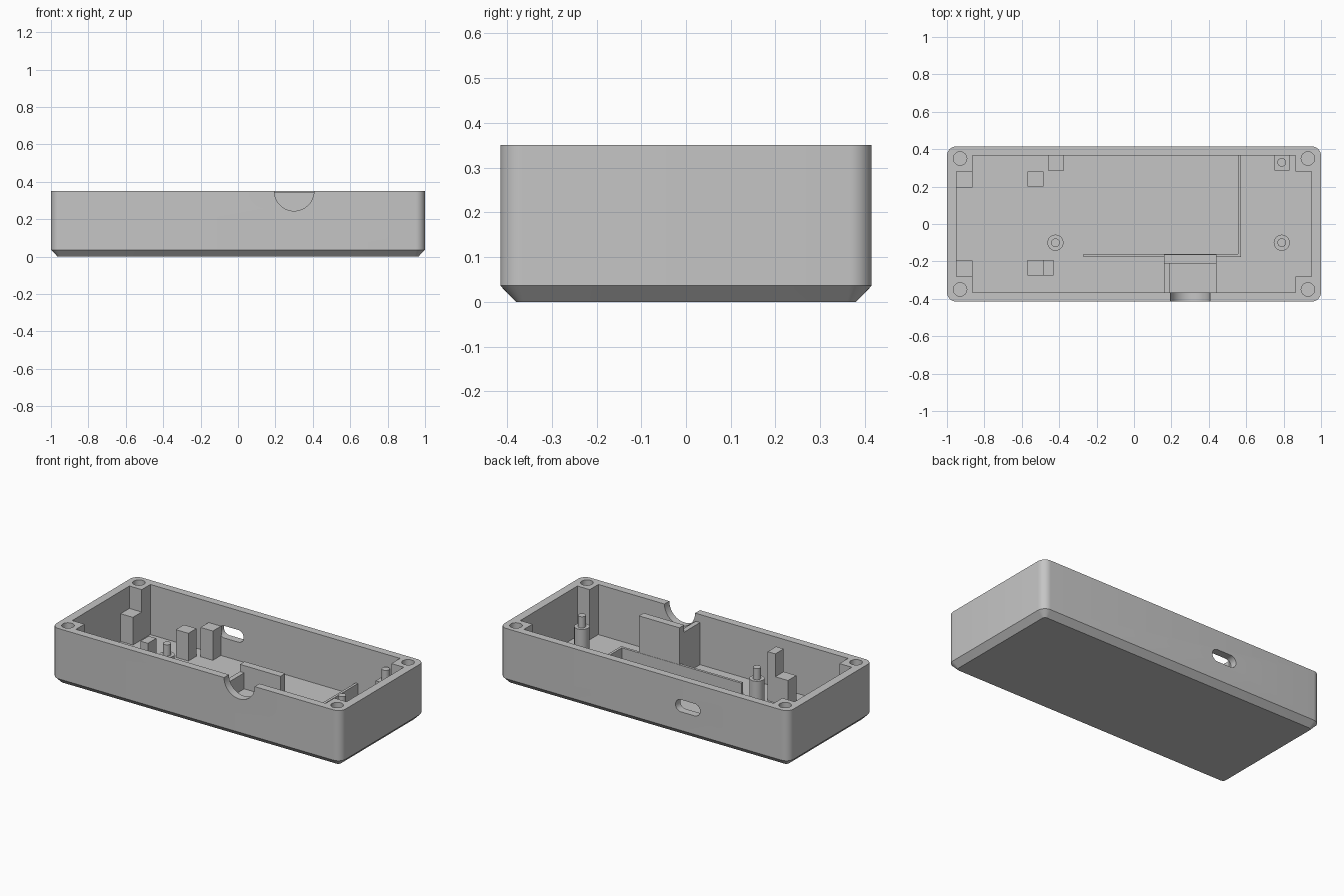
import bpy, bmesh, math
from mathutils import Vector

if "Cube" in bpy.data.objects:
    bpy.data.objects.remove(bpy.data.objects["Cube"])

grey = bpy.data.materials.new("light_grey")
grey.diffuse_color = (0.56, 0.56, 0.56, 1)
grey.use_nodes = True
grey.node_tree.nodes["Principled BSDF"].inputs["Base Color"].default_value = grey.diffuse_color

TOP, FLOOR, POST = 0.35, 0.037, 0.21
SINK = 0.02          # parts start slightly inside the floor


def make(name, bm):
    bmesh.ops.recalc_face_normals(bm, faces=bm.faces)
    me = bpy.data.meshes.new(name)
    bm.to_mesh(me)
    bm.free()
    ob = bpy.data.objects.new(name, me)
    bpy.context.collection.objects.link(ob)
    me.materials.append(grey)
    return ob


def loft(name, rings):
    """Closed solid through rings that have equal point counts."""
    bm = bmesh.new()
    loops = [[bm.verts.new(p) for p in r] for r in rings]
    n = len(loops[0])
    for a, b in zip(loops, loops[1:]):
        for i in range(n):
            j = (i + 1) % n
            bm.faces.new((a[i], a[j], b[j], b[i]))
    bm.faces.new(loops[0])
    bm.faces.new(loops[-1])
    return make(name, bm)


def box(name, x0, x1, y0, y1, z1, z0=SINK):
    pts = [(x0, y0), (x1, y0), (x1, y1), (x0, y1)]
    return loft(name, [[(x, y, z) for x, y in pts] for z in (z0, z1)])


def cylinder(name, x, y, r, z0, z1, n=32):
    pts = [(x + r * math.cos(2 * math.pi * i / n), y + r * math.sin(2 * math.pi * i / n)) for i in range(n)]
    return loft(name, [[(px, py, z) for px, py in pts] for z in (z0, z1)])


def rounded(hx, hy, r, z, n=8):
    ring = []
    for k, (sx, sy) in enumerate([(1, 1), (-1, 1), (-1, -1), (1, -1)]):
        for i in range(n + 1):
            a = math.pi / 2 * (k + i / n)
            ring.append((sx * (hx - r) + r * math.cos(a), sy * (hy - r) + r * math.sin(a), z))
    return ring


def smooth(ob):
    bpy.ops.object.select_all(action='DESELECT')
    ob.select_set(True)
    bpy.context.view_layer.objects.active = ob
    bpy.ops.object.shade_smooth_by_angle(angle=math.radians(30))


def cut(ob, cutter):
    mod = ob.modifiers.new("cut", 'BOOLEAN')
    mod.operation, mod.solver, mod.object = 'DIFFERENCE', 'EXACT', cutter
    bpy.context.view_layer.objects.active = ob
    bpy.ops.object.modifier_apply(modifier=mod.name)
    bpy.data.objects.remove(cutter, do_unlink=True)


# Case shell with a chamfered base
case = loft("case_shell", [rounded(0.965, 0.38, 0.02, 0),
                           rounded(1, 0.415, 0.05, 0.036),
                           rounded(1, 0.415, 0.05, TOP)])

# Cavity that leaves a solid screw boss in every corner
X, Y, bx, by = 0.948, 0.367, 0.863, 0.282
outline = [(bx, Y), (bx, by), (X, by), (X, -by), (bx, -by), (bx, -Y),
           (-bx, -Y), (-bx, -by), (-X, -by), (-X, by), (-bx, by), (-bx, Y)]
cut(case, loft("cavity", [[(x, y, z) for x, y in outline] for z in (FLOOR, 0.5)]))

# Screw holes
for sx in (-1, 1):
    for sy in (-1, 1):
        cut(case, cylinder("screw_hole", sx * 0.93, sy * 0.35, 0.036, 0.12, 0.5))

# Half-round cable notch in the front wall
circle = [(0.3 + 0.106 * math.cos(math.pi * i / 24), TOP + 0.106 * math.sin(math.pi * i / 24)) for i in range(48)]
cut(case, loft("notch", [[(x, y, z) for x, z in circle] for y in (-0.5, -0.34)]))

# Rounded port slot in the back wall
slot = [Vector((p[0] - 0.303, p[1] + 0.19)) for p in rounded(0.085, 0.038, 0.0375, 0)]
cut(case, loft("port_slot", [[(p.x, y, p.y) for p in slot] for y in (0.33, 0.5)]))
smooth(case)

# Rests beside the left bosses
for s, side in ((-1, "front"), (1, "back")):
    ya, yb = sorted((s * 0.195, s * 0.285))
    box(side + "_corner_rest", -0.955, -0.863, ya, yb, POST)

# Board posts
box("inner_post", -0.57, -0.483, 0.2, 0.28, POST)
box("back_wall_post", -0.46, -0.375, 0.287, 0.372, POST + 0.01)
box("front_post_low", -0.57, -0.483, -0.275, -0.192, 0.2)
box("front_post_tall", -0.483, -0.43, -0.275, -0.192, 0.343)
box("pin_post", 0.75, 0.832, 0.287, 0.372, POST)

# Round standoffs and locating pins
for x, y, collar in ((-0.42, -0.1, True), (0.79, -0.1, True), (0.79, 0.33, False)):
    if collar:
        smooth(cylinder("standoff", x, y, 0.043, SINK, POST))
    smooth(cylinder("locating_pin", x, y, 0.023, POST - 0.01, 0.28))

# Low battery fence
box("fence_long", -0.27, 0.572, -0.177, -0.161, 0.115)
box("fence_short", 0.556, 0.572, -0.165, 0.372, 0.115)

# Cable socket holder behind the notch
box("socket_back_plate", 0.16, 0.44, -0.21, -0.163, 0.345)
box("socket_side_wall", 0.16, 0.19, -0.372, -0.205, 0.3)
box("socket_bed", 0.185, 0.44, -0.372, -0.205, 0.2)
